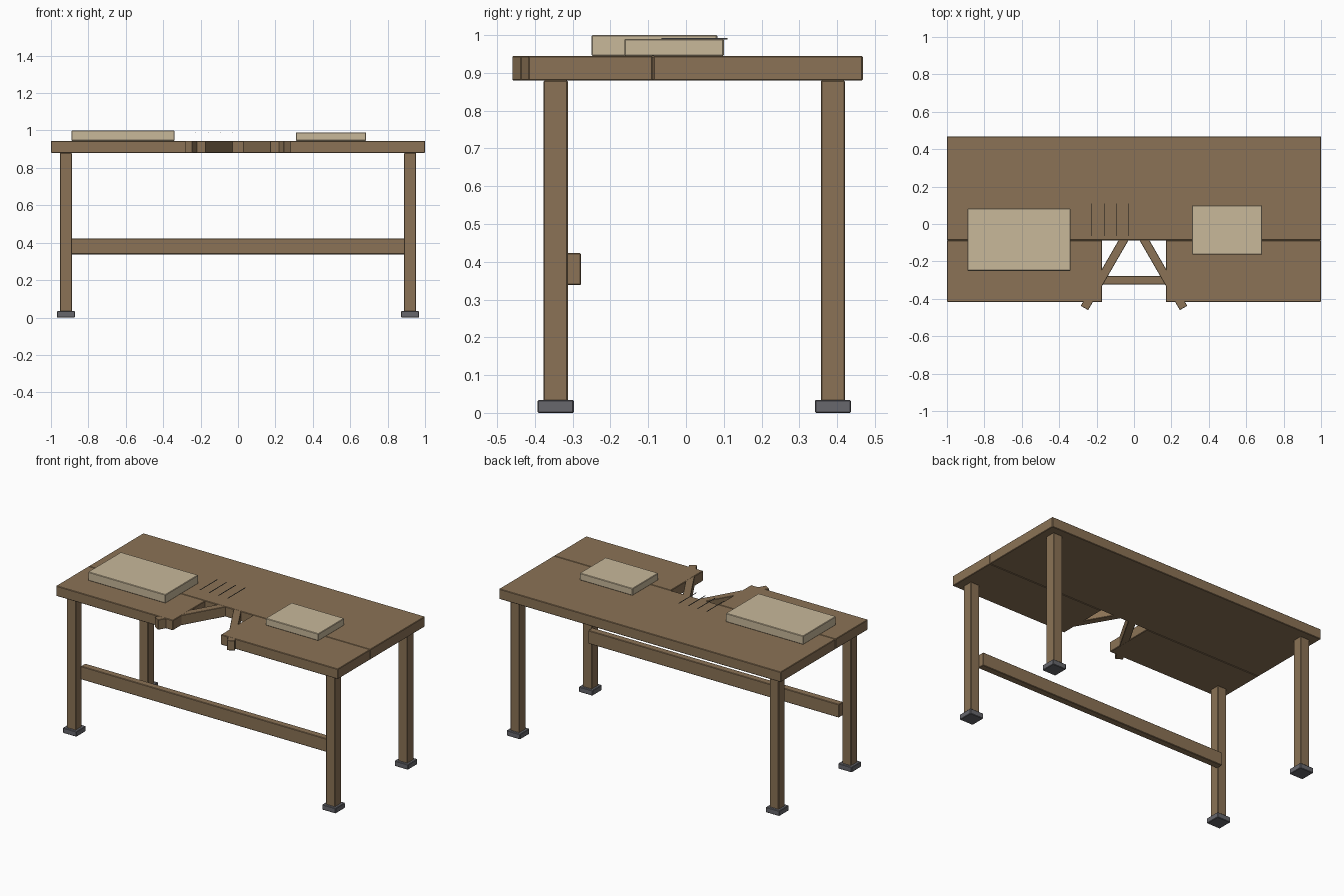
import bpy
import math
from mathutils import Vector

cube = bpy.data.objects.get("Cube")
if cube:
    bpy.data.objects.remove(cube, do_unlink=True)


def material(name, color):
    mat = bpy.data.materials.new(name)
    mat.use_nodes = True
    mat.diffuse_color = (*color, 1)
    mat.node_tree.nodes["Principled BSDF"].inputs["Base Color"].default_value = (*color, 1)
    return mat


wood = material("brown wood", (0.258, 0.171, 0.092))
cream = material("cream pad", (0.578, 0.479, 0.323))
rubber = material("grey rubber", (0.135, 0.135, 0.15))
steel = material("dark steel", (0.08, 0.08, 0.085))


def box(name, low, high, mat, bevel=0.003, turn=0):
    """Box between two corners, turned about its own vertical axis."""
    low, high = Vector(low), Vector(high)
    bpy.ops.mesh.primitive_cube_add(size=1, location=(low + high) / 2)
    obj = bpy.context.object
    obj.name = name
    obj.scale = high - low
    bpy.ops.object.transform_apply(location=False, rotation=False, scale=True)
    obj.rotation_euler.z = turn
    obj.data.materials.append(mat)
    if bevel:
        mod = obj.modifiers.new("soft edge", "BEVEL")
        mod.width = bevel
        mod.segments = 1
    return obj


UNDER, TOP = 0.88, 0.945

# Back half of the worktop
box("back_top", (-1, -0.087, UNDER), (1, 0.468, TOP), wood)

for side, s in (("left", 1), ("right", -1)):
    # Front worktop panels either side of the notch
    inner, outer = sorted((s * 0.17, s))
    box(side + "_front_top", (inner, -0.417, UNDER), (outer, -0.088, TOP), wood)

    # Splayed arms running out through the notch
    angle = s * math.radians(30)
    along = Vector((math.sin(angle), -math.cos(angle), 0))
    mid = Vector((s * 0.265, -0.449, (UNDER + TOP) / 2)) - along * 0.22
    half = Vector((0.023, 0.22, 0.032))
    box(side + "_splayed_arm", mid - half, mid + half, wood, 0.002, angle)

    # Legs with square feet
    for end, y in (("front", -0.345), ("back", 0.389)):
        x = s * 0.92
        box(f"{end}_{side}_leg", (x - 0.032, y - 0.032, 0.03),
            (x + 0.032, y + 0.032, UNDER), wood)
        box(f"{end}_{side}_foot", (x - 0.048, y - 0.048, 0),
            (x + 0.048, y + 0.048, 0.034), rubber)

# Lower rail between the front legs
box("front_rail", (-0.89, -0.323, 0.338), (0.89, -0.278, 0.423), wood)

# Pads resting on the worktop
box("large_pad", (-0.89, -0.25, TOP), (-0.34, 0.083, 1), cream)
box("small_pad", (0.31, -0.163, TOP), (0.685, 0.1, 0.99), cream)

# Row of thin rods above the worktop
for i in range(4):
    x = -0.225 + i * 0.066
    box(f"thin_rod_{i + 1}", (x - 0.0015, -0.065, 0.989),
        (x + 0.0015, 0.11, 0.992), steel, 0)
